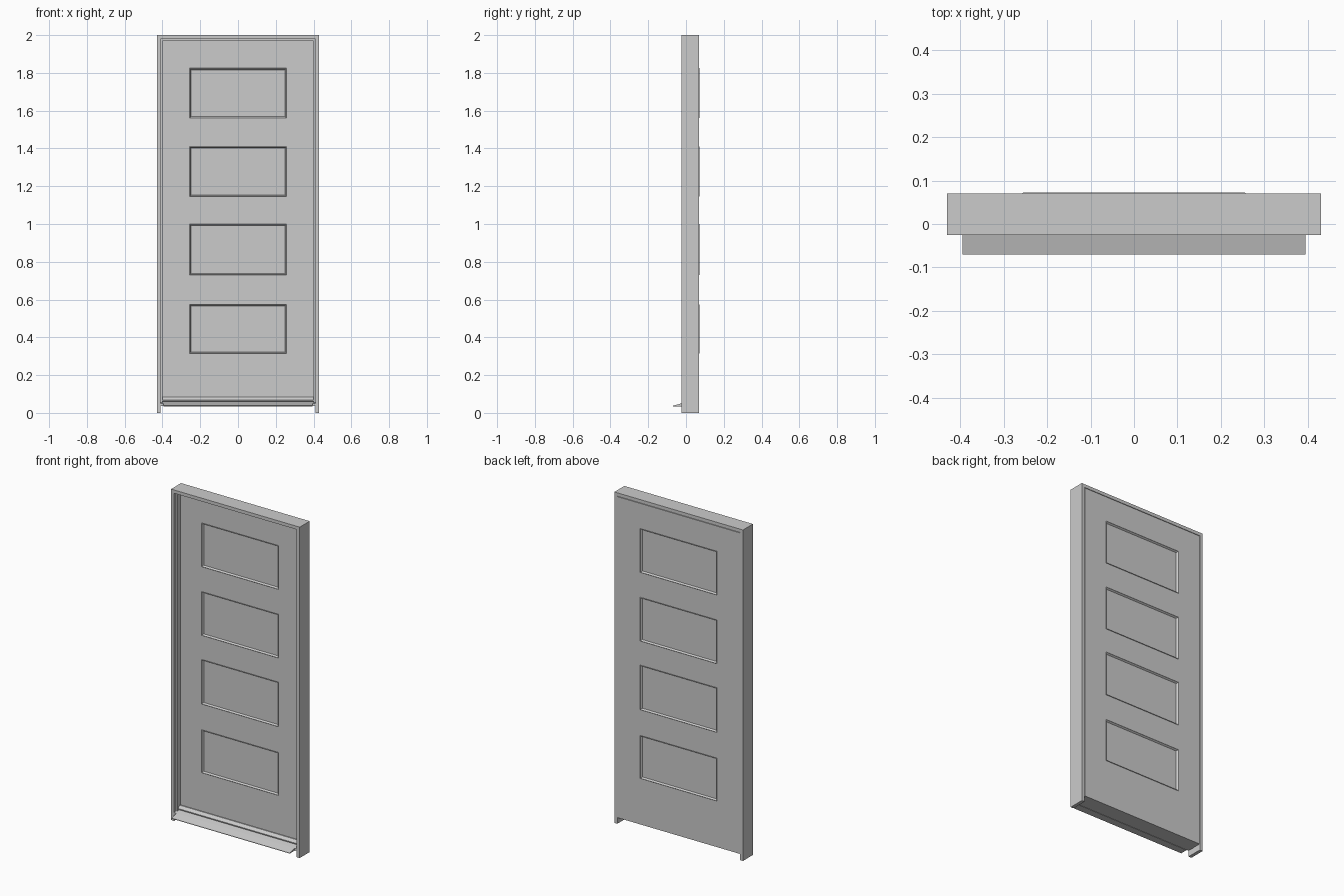
import bpy, bmesh

if "Cube" in bpy.data.objects:
    bpy.data.objects.remove(bpy.data.objects["Cube"])

BACK, FRONT = 0.07, -0.025
SILL_Z = 0.037


def finish(bm, name):
    bmesh.ops.recalc_face_normals(bm, faces=bm.faces)
    me = bpy.data.meshes.new(name)
    bm.to_mesh(me)
    bm.free()
    ob = bpy.data.objects.new(name, me)
    bpy.context.collection.objects.link(ob)
    return ob


def box(name, x0, x1, y0, y1, z0, z1):
    bm = bmesh.new()
    bmesh.ops.create_cube(bm, size=1)
    for v in bm.verts:
        v.co = ((x0 + x1) / 2 + v.co.x * (x1 - x0),
                (y0 + y1) / 2 + v.co.y * (y1 - y0),
                (z0 + z1) / 2 + v.co.z * (z1 - z0))
    return finish(bm, name)


def extrude_x(name, profile, half):
    """Sweep a (y, z) profile across the door width."""
    bm = bmesh.new()
    face = bm.faces.new([bm.verts.new((-half, y, z)) for y, z in profile])
    new = bmesh.ops.extrude_face_region(bm, geom=[face])["geom"]
    verts = [g for g in new if isinstance(g, bmesh.types.BMVert)]
    bmesh.ops.translate(bm, verts=verts, vec=(2 * half, 0, 0))
    return finish(bm, name)


# Frame: two jambs, a head and the stops inside them
for side, s in (("left", -1), ("right", 1)):
    xs = sorted((s * 0.41, s * 0.43))
    box(f"jamb_{side}", *xs, FRONT, BACK, 0, 2)
    xs = sorted((s * 0.40, s * 0.41))
    box(f"stop_{side}", *xs, -0.005, 0.02, SILL_Z, 1.98)
box("head", -0.41, 0.41, FRONT, BACK, 1.98, 2)
box("stop_head", -0.40, 0.40, -0.005, 0.02, 1.97, 1.98)

# Door leaf: a board with four panels moulded into both faces
PANELS = [(0.315, 0.575), (0.73, 1.0), (1.145, 1.41), (1.56, 1.825)]
xs = [-0.409, -0.257, 0.257, 0.409]
zs = [0.05] + [z for p in PANELS for z in p] + [1.977]
bm = bmesh.new()
panel_faces = []
for y in (0.02, BACK):
    grid = [[bm.verts.new((x, y, z)) for x in xs] for z in zs]
    for j in range(len(zs) - 1):
        for i in range(3):
            quad = [grid[j][i], grid[j][i + 1], grid[j + 1][i + 1], grid[j + 1][i]]
            f = bm.faces.new(quad if y < BACK else quad[::-1])
            if i == 1 and j % 2 == 1:
                panel_faces.append(f)
rim = [e for e in bm.edges if e.is_boundary]
bmesh.ops.bridge_loops(bm, edges=rim)
bm.normal_update()
# low bead, then a sloped step down to the flat panel
for thickness, depth in ((0.003, 0.002), (0.009, -0.01)):
    bmesh.ops.inset_individual(bm, faces=panel_faces, thickness=thickness, depth=depth)
finish(bm, "door_leaf")

# Sill under the door, with the thin sloping nose in front
extrude_x("sill", [(FRONT, SILL_Z), (BACK, SILL_Z), (BACK, 0.05),
                   (0.02, 0.06), (FRONT, 0.05)], 0.409)
extrude_x("sill_nose", [(-0.07, 0.035), (FRONT, 0.035),
                        (FRONT, 0.05), (-0.07, 0.038)], 0.395)

# Weather bar along the foot of the leaf
extrude_x("weather_bar", [(0.02, 0.06), (0.02, 0.083), (0.014, 0.083),
                          (0.0, 0.068), (0.0, 0.062)], 0.40)
